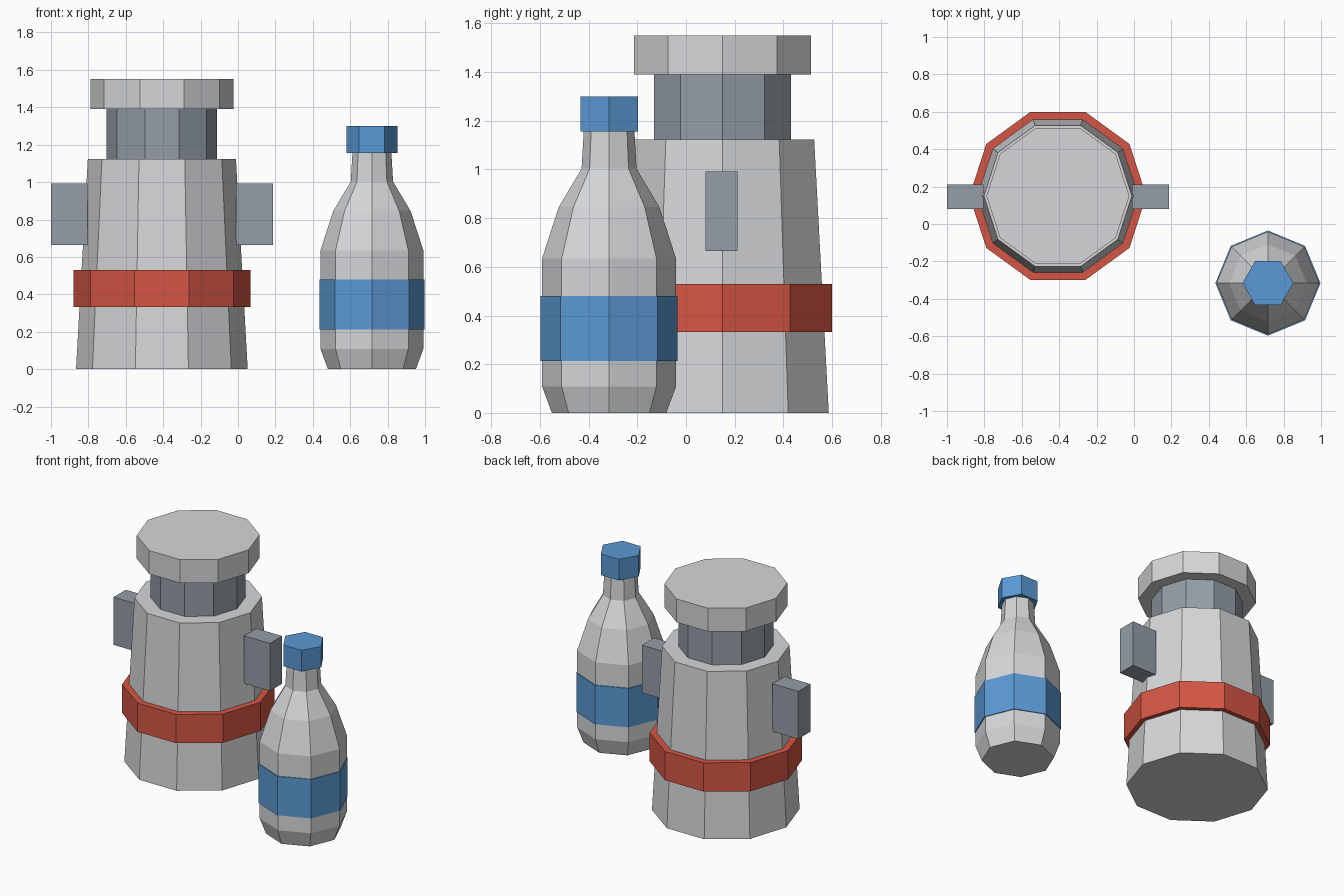
import bpy
import bmesh
from math import cos, sin, tau

cube = bpy.data.objects.get("Cube")
if cube:
    bpy.data.objects.remove(cube, do_unlink=True)


def material(name, rgb):
    mat = bpy.data.materials.new(name)
    mat.use_nodes = True
    mat.diffuse_color = (*rgb, 1)
    mat.node_tree.nodes["Principled BSDF"].inputs["Base Color"].default_value = (*rgb, 1)
    return mat


light_grey = material("light grey", (0.67, 0.68, 0.69))
steel = material("steel grey", (0.30, 0.34, 0.39))
red = material("red", (0.66, 0.093, 0.058))
blue = material("blue", (0.105, 0.32, 0.66))


def add_object(name, bm, mat, location):
    bmesh.ops.recalc_face_normals(bm, faces=bm.faces)
    mesh = bpy.data.meshes.new(name)
    bm.to_mesh(mesh)
    bm.free()
    mesh.materials.append(mat)
    obj = bpy.data.objects.new(name, mesh)
    obj.location = location
    bpy.context.collection.objects.link(obj)
    return obj


def lathe(name, profile, sides, mat, centre):
    """Closed, faceted solid from (radius, height) pairs, bottom to top."""
    bm = bmesh.new()
    rings = [[bm.verts.new((r * cos(tau * i / sides), r * sin(tau * i / sides), z))
              for i in range(sides)] for r, z in profile]
    for low, high in zip(rings, rings[1:]):
        for i in range(sides):
            j = (i + 1) % sides
            bm.faces.new((low[i], low[j], high[j], high[i]))
    bm.faces.new(rings[0])
    bm.faces.new(rings[-1])
    return add_object(name, bm, mat, (*centre, 0))


def box(name, size, mat, location):
    bm = bmesh.new()
    bmesh.ops.create_cube(bm, size=1)
    bmesh.ops.scale(bm, vec=size, verts=bm.verts)
    return add_object(name, bm, mat, location)


# Wide ten-sided canister
canister = (-0.407, 0.15)
lathe("canister_body", [(0.459, 0), (0.396, 1.123)], 10, light_grey, canister)
lathe("canister_band", [(0.473, 0.333), (0.473, 0.53)], 10, red, canister)
lathe("canister_neck", [(0.295, 1.12), (0.295, 1.392)], 10, steel, canister)
lathe("canister_lid", [(0.382, 1.39), (0.382, 1.55)], 10, light_grey, canister)

# Side lugs
for side, sign in (("left", 1), ("right", -1)):
    box(f"canister_lug_{side}", (0.196, 0.132, 0.327), steel,
        (canister[0] + sign * 0.495, 0.146, 0.828))

# Eight-sided bottle with a hexagonal cap
bottle = (0.716, -0.316)
lathe("bottle_body",
      [(0.235, 0), (0.275, 0.108), (0.275, 0.635), (0.207, 0.845),
       (0.113, 1.003), (0.104, 1.16)], 8, light_grey, bottle)
lathe("bottle_label", [(0.281, 0.213), (0.281, 0.48)], 8, blue, bottle)
lathe("bottle_cap", [(0.136, 1.155), (0.136, 1.30)], 6, blue, bottle)
